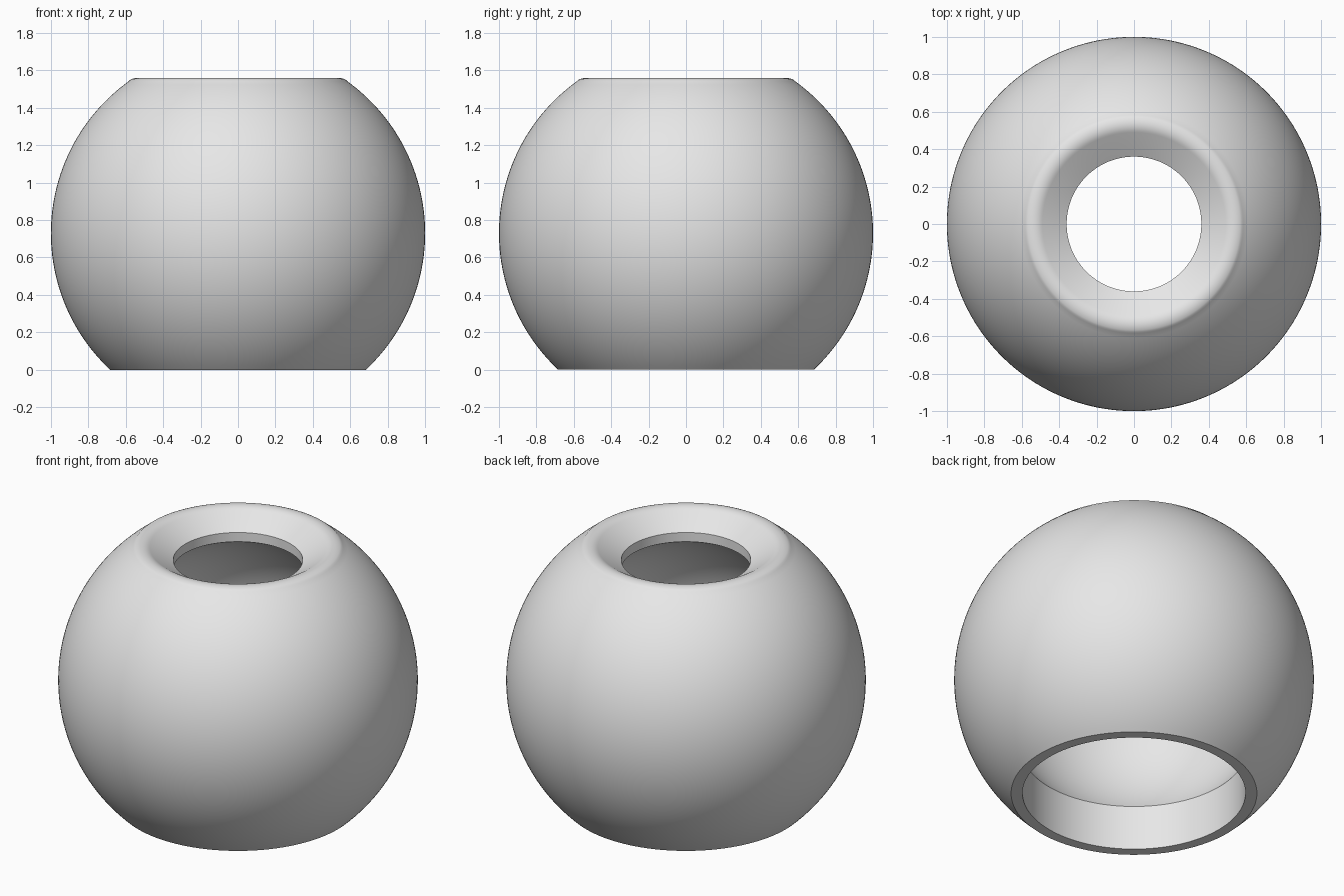
import bpy
import bmesh
from math import sin, cos, asin, radians, pi, sqrt

cube = bpy.data.objects.get("Cube")
if cube:
    bpy.data.objects.remove(cube, do_unlink=True)

CENTRE = 0.73        # height of the sphere centre
OUTER, INNER = 1.0, 0.77
TOP = 1.56
HOLE, MOUTH = 0.36, 0.62   # radii of the top and bottom openings
LIP, ROUND = 0.535, 0.086  # radius of the lip crest and of its rounding


def arc(radius, start, end, steps, r0=0.0, z0=CENTRE):
    """Profile points on an arc; angles are elevations in radians."""
    angles = [start + (end - start) * i / steps for i in range(steps + 1)]
    return [(r0 + radius * cos(a), z0 + radius * sin(a)) for a in angles]


# Outer wall from the flat base up to the lip
lip_start = radians(54.3)
profile = arc(OUTER, -asin(CENTRE / OUTER), lip_start, 56)
# Rounded lip
profile += arc(ROUND, lip_start, radians(122), 10, LIP, TOP - ROUND)[1:]
# Conical funnel, then the short straight neck
profile += [(HOLE, 1.467), (HOLE, CENTRE + sqrt(INNER**2 - HOLE**2))]
# Hollow inside, down to the straight bottom opening
profile += arc(INNER, pi / 2 - asin(HOLE / INNER),
               asin(MOUTH / INNER) - pi / 2, 48)[1:]
profile.append((MOUTH, 0))

# Lathe the closed profile around the vertical axis
bm = bmesh.new()
verts = [bm.verts.new((r, 0, z)) for r, z in profile]
edges = [bm.edges.new((verts[i - 1], verts[i])) for i in range(len(verts))]
bmesh.ops.spin(bm, geom=verts + edges, cent=(0, 0, 0), axis=(0, 0, 1),
               angle=2 * pi, steps=160, use_merge=False)
bmesh.ops.remove_doubles(bm, verts=bm.verts, dist=0.0005)
bmesh.ops.recalc_face_normals(bm, faces=bm.faces)
mesh = bpy.data.meshes.new("hollow_sphere")
bm.to_mesh(mesh)
bm.free()
body = bpy.data.objects.new("hollow_sphere", mesh)
bpy.context.collection.objects.link(body)

# Single grey material
grey = bpy.data.materials.new("light_grey")
grey.use_nodes = True
colour = (0.8, 0.8, 0.8, 1)
grey.diffuse_color = colour
shader = next(n for n in grey.node_tree.nodes if n.type == 'BSDF_PRINCIPLED')
shader.inputs["Base Color"].default_value = colour
mesh.materials.append(grey)

# Smooth walls with crisp edges at the openings
for ob in bpy.context.selected_objects:
    ob.select_set(False)
body.select_set(True)
bpy.context.view_layer.objects.active = body
bpy.ops.object.shade_smooth_by_angle(angle=radians(25))
